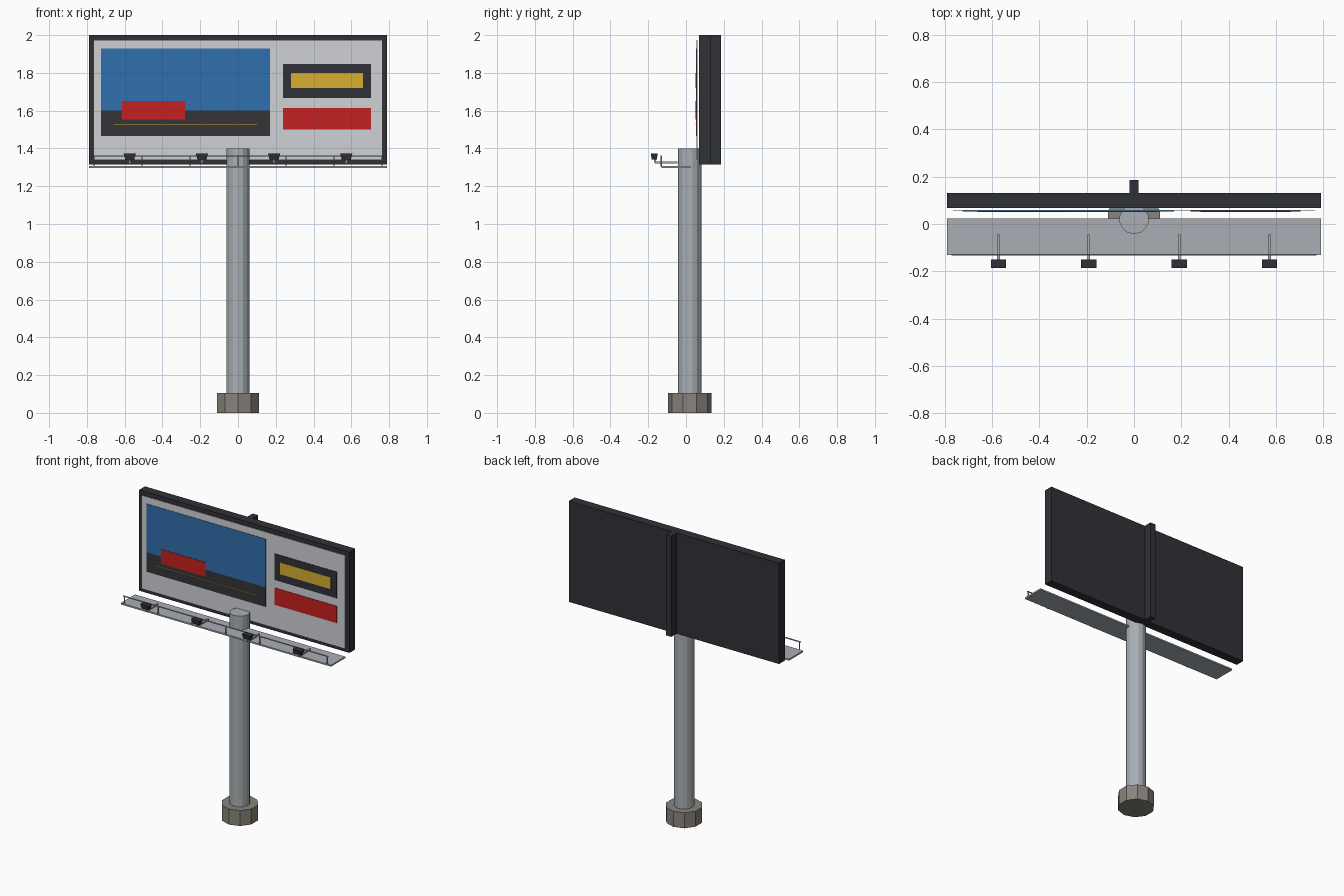
import bpy
from math import pi

if "Cube" in bpy.data.objects:
    bpy.data.objects.remove(bpy.data.objects["Cube"], do_unlink=True)


def material(name, r, g, b):
    m = bpy.data.materials.new(name)
    m.use_nodes = True
    m.diffuse_color = (r, g, b, 1)
    m.node_tree.nodes["Principled BSDF"].inputs["Base Color"].default_value = (r, g, b, 1)
    return m


STEEL = material("steel grey", 0.40, 0.43, 0.46)
CONCRETE = material("concrete", 0.25, 0.23, 0.20)
DARK = material("charcoal", 0.03, 0.03, 0.04)
PAPER = material("pale panel", 0.62, 0.64, 0.67)
BLUE = material("sky blue", 0.03, 0.16, 0.42)
ROAD = material("road grey", 0.035, 0.035, 0.04)
RED = material("red", 0.56, 0.015, 0.015)
YELLOW = material("yellow", 0.68, 0.42, 0.03)


def finish(name, mat):
    ob = bpy.context.object
    ob.name = name
    ob.data.materials.append(mat)
    return ob


def box(name, mat, x, y, z):
    """Box from (min, max) ranges on each axis."""
    ranges = (x, y, z)
    bpy.ops.mesh.primitive_cube_add(size=1, location=[(a + b) / 2 for a, b in ranges])
    ob = finish(name, mat)
    for v in ob.data.vertices:
        v.co = [c * (b - a) for c, (a, b) in zip(v.co, ranges)]
    return ob


def column(name, mat, sides, radius, z0, z1, x=0, y=0.02):
    bpy.ops.mesh.primitive_cylinder_add(vertices=sides, radius=radius, depth=z1 - z0,
                                        location=(x, y, (z0 + z1) / 2))
    return finish(name, mat)


# Footing and pole
column("footing", CONCRETE, 10, 0.116, 0, 0.105)
column("pole", STEEL, 14, 0.0625, 0.1, 1.4)

# Board and the spine on its back
box("board", DARK, (-0.79, 0.79), (0.068, 0.13), (1.315, 2))
box("back_spine", DARK, (-0.02, 0.02), (0.13, 0.186), (1.315, 2))

# Display face and its painted plates
box("display_panel", PAPER, (-0.765, 0.765), (0.056, 0.06), (1.34, 1.975))


def plate(name, mat, x, z, front):
    box(name, mat, x, (front, 0.056), z)


plate("picture_sky", BLUE, (-0.725, 0.17), (1.6, 1.928), 0.053)
plate("picture_road", ROAD, (-0.725, 0.17), (1.467, 1.6), 0.053)
plate("road_line", YELLOW, (-0.66, 0.1), (1.528, 1.53), 0.051)
plate("picture_car", RED, (-0.615, -0.28), (1.553, 1.65), 0.05)
plate("caption_back", DARK, (0.238, 0.704), (1.668, 1.847), 0.053)
plate("caption_bar", YELLOW, (0.28, 0.662), (1.72, 1.80), 0.05)
plate("lower_banner", RED, (0.238, 0.704), (1.5, 1.615), 0.053)

# Walkway with its railing
box("walkway", STEEL, (-0.79, 0.79), (-0.13, 0.023), (1.297, 1.307))
for i in range(-3, 4):
    column("railing_post", STEEL, 6, 0.004, 1.305, 1.362, i * 0.254, -0.13)
bpy.ops.mesh.primitive_cylinder_add(vertices=6, radius=0.004, depth=1.54,
                                    location=(0, -0.13, 1.36), rotation=(0, pi / 2, 0))
finish("handrail", STEEL)

# Floodlights: arm, stem and a head that narrows downwards
for x in (-0.573, -0.191, 0.191, 0.573):
    box("lamp_arm", STEEL, (x - 0.006, x + 0.006), (-0.165, -0.045), (1.321, 1.331))
    box("lamp_stem", STEEL, (x - 0.005, x + 0.005), (-0.17, -0.16), (1.325, 1.345))
    head = box("lamp_head", DARK, (x - 0.032, x + 0.032), (-0.186, -0.15), (1.342, 1.372))
    for v in head.data.vertices:
        if v.co.z < 0:
            v.co.x *= 0.75
            v.co.y *= 0.75
